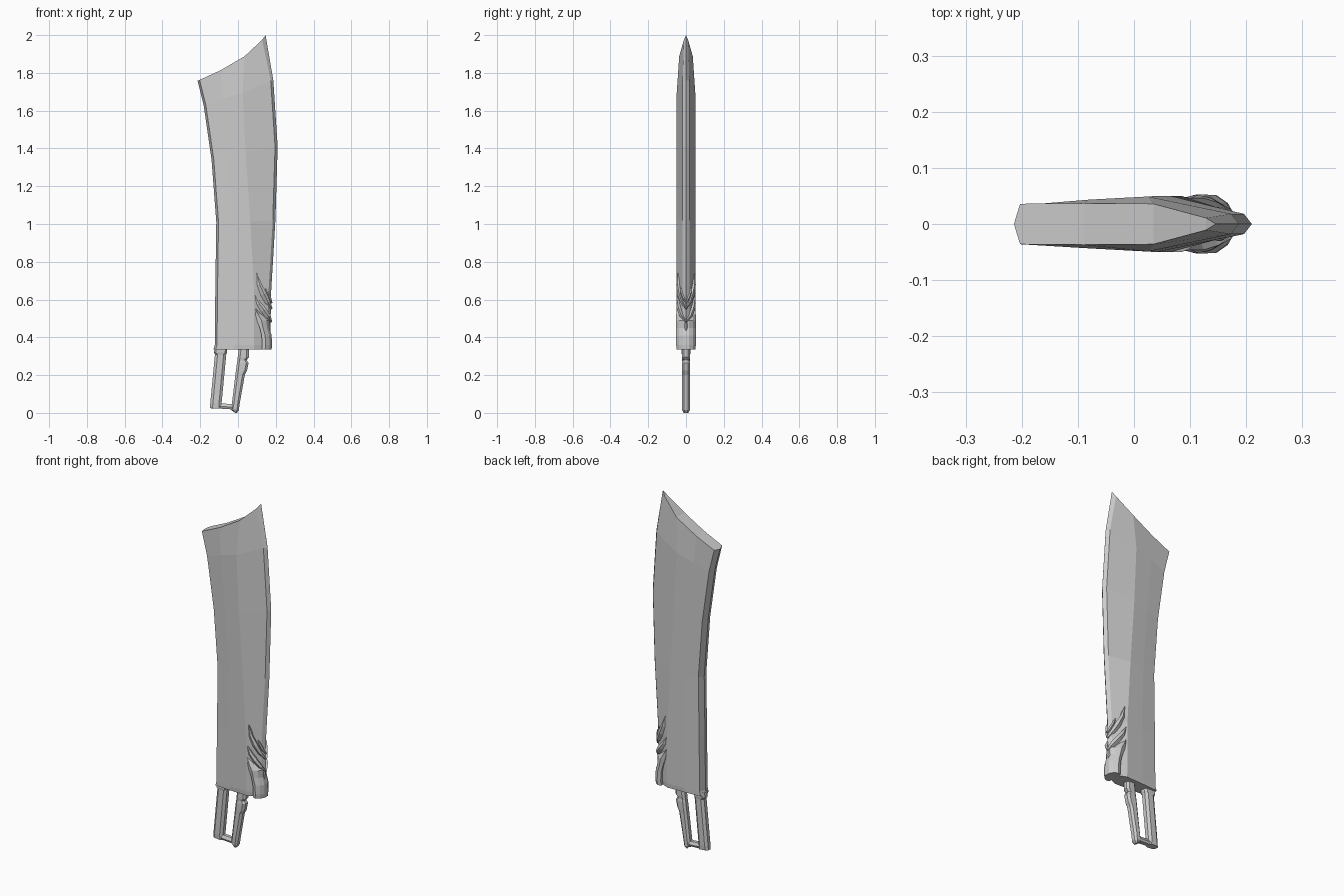
import bpy, bmesh
from mathutils import Vector


def finish(name, bm):
    bmesh.ops.remove_doubles(bm, verts=bm.verts, dist=0.0005)
    bmesh.ops.recalc_face_normals(bm, faces=bm.faces)
    mesh = bpy.data.meshes.new(name)
    bm.to_mesh(mesh)
    bm.free()
    obj = bpy.data.objects.new(name, mesh)
    bpy.context.collection.objects.link(obj)
    return obj


def loft(name, rings, mirror=False):
    """Skin a list of equal-length point rings and close both ends."""
    bm = bmesh.new()
    for side in ((1, -1) if mirror else (1,)):
        vs = [[bm.verts.new((x, y * side, z)) for x, y, z in r] for r in rings]
        n = len(rings[0])
        for a, b in zip(vs, vs[1:]):
            for i in range(n):
                j = (i + 1) % n
                bm.faces.new((a[i], a[j], b[j], b[i]))
        bm.faces.new(vs[0][::-1])
        bm.faces.new(vs[-1])
    return finish(name, bm)


def both_sides(half):
    """Turn a half section (first and last on y = 0) into a full ring."""
    return half + [(x, -y, z) for x, y, z in half[-2:0:-1]]


# Blade: z at spine, z at edge, spine x, edge x, ridge x, half thickness
stations = [
    (0.335, 0.335, -0.130, 0.165, 0.085, 0.046),
    (0.360, 0.360, -0.123, 0.170, 0.085, 0.049),
    (0.660, 0.650, -0.120, 0.176, 0.085, 0.050),
    (1.010, 1.020, -0.115, 0.198, 0.065, 0.050),
    (1.340, 1.410, -0.140, 0.210, 0.040, 0.050),
    (1.630, 1.760, -0.182, 0.187, 0.025, 0.049),
]
rings = []
for zs, ze, xs, xe, xm, t in stations:
    zm = zs + (ze - zs) * 0.5
    rings.append(both_sides([
        (xs, 0, zs), (xs + 0.012, 0.036, zs),
        ((xs + xm) / 2, 0.5 * (0.038 + t), zs + (zm - zs) * 0.5),
        (xm, t, zm), (xe - 0.014, 0.018, ze), (xe, 0, ze)]))
# Slanted, concave top of the blade
rings.append(both_sides([
    (-0.214, 0, 1.758), (-0.203, 0.036, 1.763), (-0.09, 0.037, 1.815),
    (0.035, 0.036, 1.888), (0.128, 0.011, 1.975), (0.146, 0, 2.0)]))
bm = bmesh.new()
vs = [[bm.verts.new(p) for p in r] for r in rings]
n = len(vs[0])
for a, b in zip(vs, vs[1:]):
    for i in range(n):
        j = (i + 1) % n
        bm.faces.new((a[i], a[j], b[j], b[i]))
bm.faces.new(vs[0][::-1])
top = vs[-1]
bm.faces.new((top[0], top[1], top[-1]))
for i in range(1, 4):
    bm.faces.new((top[i], top[i + 1], top[n - i - 1], top[n - i]))
bm.faces.new((top[4], top[5], top[6]))
finish("blade", bm)

# Heel collar wrapping the lower cutting edge: z, inner x, outer x, half thickness
heel = [
    (0.335, 0.125, 0.178, 0.050), (0.36, 0.128, 0.180, 0.052),
    (0.41, 0.125, 0.178, 0.052), (0.45, 0.115, 0.166, 0.052),
    (0.49, 0.100, 0.168, 0.053), (0.52, 0.093, 0.135, 0.052),
    (0.56, 0.085, 0.092, 0.046),
]
loft("heel_collar", [both_sides([
    (a, 0, z), (a, t - 0.006, z), (a + (b - a) * 0.35, t, z),
    (a + (b - a) * 0.75, t * 0.72, z), (b, t * 0.3, z), (b, 0, z)])
    for z, a, b, t in heel])


# Claw-shaped flames sweeping from the flats down to the edge
def claw(name, path):
    pts = [Vector(p[:3]) for p in path]
    rs = []
    for i, p in enumerate(pts):
        w = path[i][3]
        d = pts[min(i + 1, len(pts) - 1)] - pts[max(i - 1, 0)]
        side = Vector((-d.z, 0, d.x)).normalized() * w
        out = Vector((0.25, 1, 0)).normalized() * min(w * 0.5, 0.010)
        rs.append([tuple(p + side), tuple(p + out),
                   tuple(p - side), tuple((p.x, p.y * 0.3, p.z))])
    loft(name, rs, mirror=True)


claw("upper_claw", [(0.100, 0.046, 0.74, 0.001), (0.113, 0.046, 0.68, 0.012),
                    (0.135, 0.038, 0.63, 0.017), (0.158, 0.024, 0.585, 0.014),
                    (0.178, 0.002, 0.55, 0.006)])
claw("middle_claw", [(0.090, 0.047, 0.625, 0.001), (0.110, 0.046, 0.58, 0.012),
                     (0.135, 0.040, 0.545, 0.016), (0.160, 0.026, 0.51, 0.014),
                     (0.176, 0.002, 0.48, 0.006)])
claw("edge_claw", [(0.146, 0.030, 0.66, 0.001), (0.156, 0.026, 0.635, 0.008),
                   (0.168, 0.016, 0.605, 0.009), (0.178, 0.002, 0.58, 0.005)])


# Handle frame: bars with chamfered eight-sided sections
def bar(name, rows):
    loft(name, [[(a, -t * 0.5, za), (a + c, -t, za), (b - c, -t, zb), (b, -t * 0.5, zb),
                 (b, t * 0.5, zb), (b - c, t, zb), (a + c, t, za), (a, t * 0.5, za)]
                for za, zb, a, b, c, t in rows])


bar("rear_grip_bar", [
    (0.025, 0.022, -0.149, -0.085, 0.014, 0.020),
    (0.05, 0.05, -0.147, -0.087, 0.014, 0.022),
    (0.31, 0.31, -0.122, -0.062, 0.014, 0.022),
    (0.32, 0.32, -0.128, -0.058, 0.010, 0.024),
    (0.35, 0.35, -0.126, -0.056, 0.010, 0.024)])
bar("front_grip_bar", [
    (0.012, 0.0, -0.033, -0.006, 0.008, 0.012),
    (0.022, 0.014, -0.036, 0.004, 0.010, 0.020),
    (0.06, 0.06, -0.031, 0.011, 0.011, 0.021),
    (0.20, 0.20, -0.014, 0.036, 0.012, 0.020),
    (0.215, 0.225, -0.012, 0.048, 0.012, 0.021),
    (0.26, 0.265, -0.006, 0.056, 0.012, 0.021),
    (0.275, 0.28, -0.004, 0.046, 0.012, 0.019),
    (0.29, 0.295, -0.002, 0.058, 0.012, 0.021),
    (0.35, 0.35, 0.006, 0.058, 0.012, 0.021)])

# Pommel crosspiece joining both bars
loft("pommel_bar", [[(x, -0.012, z), (x, -0.018, z + 0.012), (x, -0.010, z + 0.028),
                     (x, 0.010, z + 0.028), (x, 0.018, z + 0.012), (x, 0.012, z)]
                    for x, z in ((-0.12, 0.024), (-0.02, 0.018))])
